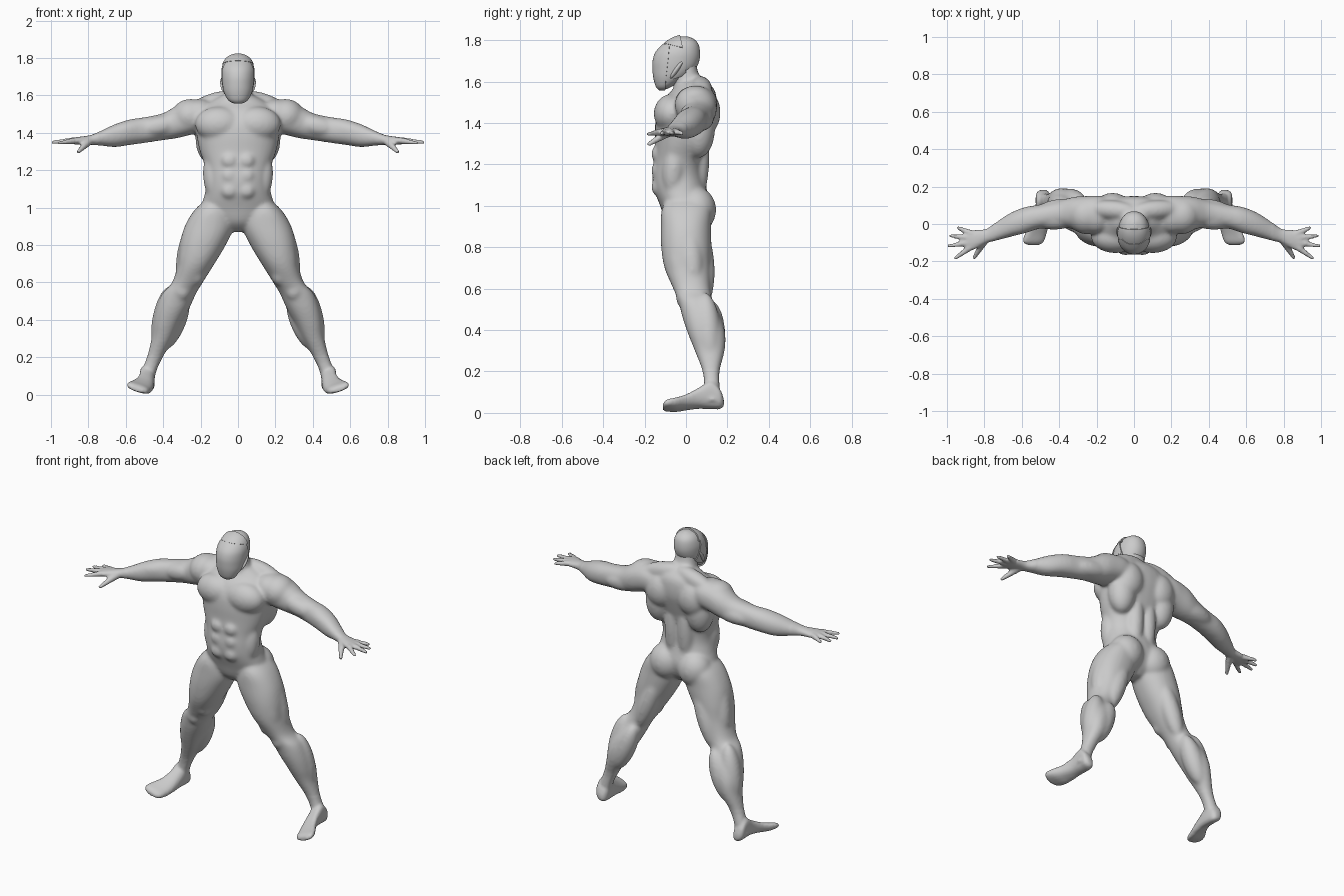
import bpy, bmesh, math
from mathutils import Vector, Matrix

grey = bpy.data.materials.new("light grey")
grey.diffuse_color = (0.6, 0.6, 0.6, 1)


def finish(name, bm):
    bmesh.ops.recalc_face_normals(bm, faces=bm.faces)
    me = bpy.data.meshes.new(name)
    bm.to_mesh(me)
    bm.free()
    me.materials.append(grey)
    ob = bpy.data.objects.new(name, me)
    bpy.context.collection.objects.link(ob)
    return ob


def apply_smooth(ob, angle=60):
    bpy.ops.object.select_all(action='DESELECT')
    ob.select_set(True)
    bpy.context.view_layer.objects.active = ob
    bpy.ops.object.convert(target='MESH')
    bpy.ops.object.shade_smooth_by_angle(angle=math.radians(angle))


def spline(rows, steps=4):
    """Catmull-Rom through the section rows."""
    out = []
    for i in range(len(rows) - 1):
        p = [rows[max(0, min(len(rows) - 1, i + k))] for k in (-1, 0, 1, 2)]
        for s in range(steps):
            t = s / steps
            out.append([0.5 * (2 * b + (c - a) * t + (2 * a - 5 * b + 4 * c - d) * t * t
                               + (3 * b - a - 3 * c + d) * t ** 3) for a, b, c, d in zip(*p)])
    return out + [list(rows[-1])]


def loft(bm, axis, rows, n=32, power=2.2, tilt=0):
    """Rows are (position on axis, min u, max u, min v, max v) of oval sections."""
    rings = []
    for t, u0, u1, v0, v1 in spline(rows):
        ring = []
        for k in range(n):
            c, s = (f(2 * math.pi * k / n) for f in (math.cos, math.sin))
            u = (u0 + u1) / 2 + (u1 - u0) / 2 * math.copysign(abs(c) ** (2 / power), c)
            v = (v0 + v1) / 2 + (v1 - v0) / 2 * math.copysign(abs(s) ** (2 / power), s)
            v += tilt * (u - u0)
            co = {'x': (t, u, v), 'y': (u, t, v), 'z': (u, v, t)}[axis]
            ring.append(bm.verts.new(co))
        rings.append(ring)
    for a, b in zip(rings, rings[1:]):
        for k in range(n):
            bm.faces.new((a[k], a[(k + 1) % n], b[(k + 1) % n], b[k]))
    bm.faces.new(rings[0])
    bm.faces.new(rings[-1])


def muscle(bm, a, b, r, flat=1.0):
    """Spindle from a to b with radius r."""
    a, b = Vector(a), Vector(b)
    rot = (b - a).to_track_quat('Z', 'Y').to_matrix().to_4x4()
    m = Matrix.Translation((a + b) / 2) @ rot @ Matrix.Diagonal((r, r * flat, (b - a).length / 2, 1))
    bmesh.ops.create_uvsphere(bm, u_segments=24, v_segments=16, radius=1, matrix=m)


def lump(bm, c, radii, seg=24):
    m = Matrix.Translation(c) @ Matrix.Diagonal((*radii, 1))
    bmesh.ops.create_uvsphere(bm, u_segments=seg, v_segments=seg * 2 // 3, radius=1, matrix=m)


def finger(bm, a, b, r0, r1):
    a, b = Vector(a), Vector(b)
    for i in range(11):
        t = i / 10
        lump(bm, a.lerp(b, t), [r0 + (r1 - r0) * t] * 3, 12)


bm = bmesh.new()
# torso and neck
loft(bm, 'z', [(z, -w, w, f, k) for z, w, f, k in (
    (.87, .03, -.04, .04), (.92, .12, -.095, .09), (1.0, .19, -.125, .115), (1.08, .176, -.155, .1),
    (1.15, .166, -.163, .085), (1.22, .176, -.155, .085), (1.30, .204, -.15, .105), (1.38, .22, -.15, .13),
    (1.45, .22, -.14, .148), (1.52, .2, -.105, .148), (1.565, .15, -.06, .135), (1.6, .085, -.045, .1))])
loft(bm, 'z', [(1.5, -.09, .09, -.06, .13), (1.58, -.078, .078, -.06, .1),
               (1.64, -.067, .067, -.06, .06), (1.7, -.06, .06, -.06, .05)])
# left leg
loft(bm, 'z', [(1.06, .07, .15, -.07, .08), (.99, .04, .23, -.115, .12), (.9, .022, .285, -.122, .122),
               (.8, .065, .312, -.12, .122), (.7, .125, .322, -.104, .118), (.6, .188, .352, -.062, .118),
               (.54, .224, .405, -.037, .13), (.46, .26, .438, -.017, .17), (.38, .303, .455, .01, .19),
               (.3, .343, .462, .042, .187), (.2, .402, .487, .08, .162), (.13, .435, .512, .088, .162),
               (.06, .45, .53, .09, .165)])
# left foot, tilted with the leg
loft(bm, 'y', [(.183, .47, .5, .03, .06), (.165, .452, .522, .01, .1), (.12, .445, .525, .008, .14),
               (.06, .448, .53, .01, .105), (0, .455, .552, .002, .07), (-.05, .467, .582, -.006, .05),
               (-.095, .482, .594, -.002, .038), (-.112, .505, .57, .005, .028)], power=2.6, tilt=.3)
# left arm and palm
loft(bm, 'x', [(.1, 0, .13, 1.43, 1.55), (.18, -.05, .15, 1.41, 1.578), (.25, -.05, .15, 1.39, 1.575),
               (.32, -.03, .145, 1.372, 1.55), (.4, -.013, .125, 1.36, 1.505), (.5, -.024, .104, 1.345, 1.483),
               (.58, -.048, .091, 1.334, 1.471), (.66, -.069, .06, 1.323, 1.445), (.74, -.09, .008, 1.332, 1.407),
               (.79, -.102, -.026, 1.335, 1.387), (.85, -.135, -.032, 1.336, 1.378), (.895, -.148, -.04, 1.34, 1.372)])
# fingers and thumb
for a, b in (((.87, -.05, 1.357), (.94, -.02, 1.35)), ((.88, -.075, 1.358), (.978, -.063, 1.35)),
             ((.88, -.1, 1.358), (.99, -.118, 1.35)), ((.88, -.128, 1.356), (.954, -.182, 1.345))):
    finger(bm, a, b, .018, .0105)
finger(bm, (.8, -.09, 1.352), (.853, -.178, 1.298), .023, .0115)
# chest, back and hips
lump(bm, (.1, -.07, 1.445), (.13, .086, .095))
lump(bm, (.255, .045, 1.488), (.1, .1, .093))
muscle(bm, (-.02, .065, 1.6), (.25, .085, 1.53), .052)
lump(bm, (.143, .06, 1.37), (.085, .08, .14))
lump(bm, (.115, .09, 1.45), (.095, .077, .11))
muscle(bm, (.045, .05, 1.0), (.045, .07, 1.42), .053)
lump(bm, (.1, .05, .98), (.105, .096, .11))
muscle(bm, (.125, -.07, 1.04), (.14, -.05, 1.3), .055)
for z in (1.09, 1.17, 1.25):
    lump(bm, (.045, -.128, z), (.05, .04, .046))
# leg muscles
muscle(bm, (.16, -.04, 1.0), (.28, -.02, .6), .08)
muscle(bm, (.21, .0, .96), (.3, .04, .6), .065)
lump(bm, (.225, -.02, .655), (.05, .055, .075))
lump(bm, (.3, -.005, .56), (.05, .044, .06))
muscle(bm, (.13, .07, .9), (.27, .09, .52), .058)
muscle(bm, (.28, .12, .54), (.4, .135, .24), .062)
muscle(bm, (.36, .09, .58), (.43, .12, .24), .062)
# arm muscles
muscle(bm, (.3, .03, 1.46), (.54, .02, 1.41), .056)
muscle(bm, (.26, .09, 1.44), (.52, .07, 1.4), .055)
muscle(bm, (.46, .04, 1.44), (.72, -.04, 1.385), .05)
body = finish("body", bm)
body.modifiers.new("mirror", 'MIRROR').use_mirror_merge = False
rm = body.modifiers.new("fuse", 'REMESH')
rm.mode = 'VOXEL'
rm.voxel_size = .0085
sm = body.modifiers.new("soften", 'SMOOTH')
sm.factor, sm.iterations = .5, 3
apply_smooth(body, 180)
# blend the muscles further, leaving hands and feet crisp
group = body.vertex_groups.new(name="muscles")
group.add([v.index for v in body.data.vertices if abs(v.co.x) < .74 and v.co.z > .2], 1, 'REPLACE')
sm = body.modifiers.new("blend", 'SMOOTH')
sm.factor, sm.iterations, sm.vertex_group = .5, 14, "muscles"
apply_smooth(body, 180)

# head, and thin shells cut from the same form for the helmet
HEAD = [(1.565, -.02, .02, -.125, -.09), (1.58, -.046, .046, -.138, -.06), (1.62, -.069, .069, -.149, .0),
        (1.66, -.079, .079, -.153, .045), (1.7, -.083, .083, -.152, .064), (1.74, -.082, .082, -.138, .068),
        (1.78, -.069, .069, -.1, .06), (1.805, -.046, .046, -.063, .038), (1.818, -.012, .012, -.025, .008)]


def head_shell(name, grow, planes=()):
    """Head form, optionally cut by planes (point, outward normal) and grown outward."""
    b = bmesh.new()
    loft(b, 'z', HEAD, n=48, power=2.1)
    for co, no in planes:
        bmesh.ops.bisect_plane(b, geom=b.verts[:] + b.edges[:] + b.faces[:], plane_co=co,
                               plane_no=no, clear_outer=True)
    ob = finish(name, b)
    if grow:
        so = ob.modifiers.new("thickness", 'SOLIDIFY')
        so.thickness, so.offset = grow, 1
    apply_smooth(ob, 50)


head_shell("head", 0)
head_shell("helmet_sides", .006, [((0, -.015, 1.7), (0, 1, .25)), ((0, -.03, 1.625), (0, .35, -1))])
head_shell("face_plate", .009, [((0, -.085, 1.7), (0, 1, -.12)), ((0, -.1, 1.775), (0, .2, 1))])
head_shell("brow_cap", .008, [((0, -.02, 1.78), (0, 1, .2)), ((0, -.1, 1.779), (0, -.2, -1))])

# small ear guards along the jaw
bm = bmesh.new()
for s in (-1, 1):
    muscle(bm, (s * .08, -.015, 1.7), (s * .07, -.075, 1.615), .02, .6)
apply_smooth(finish("ear_guards", bm), 50)
